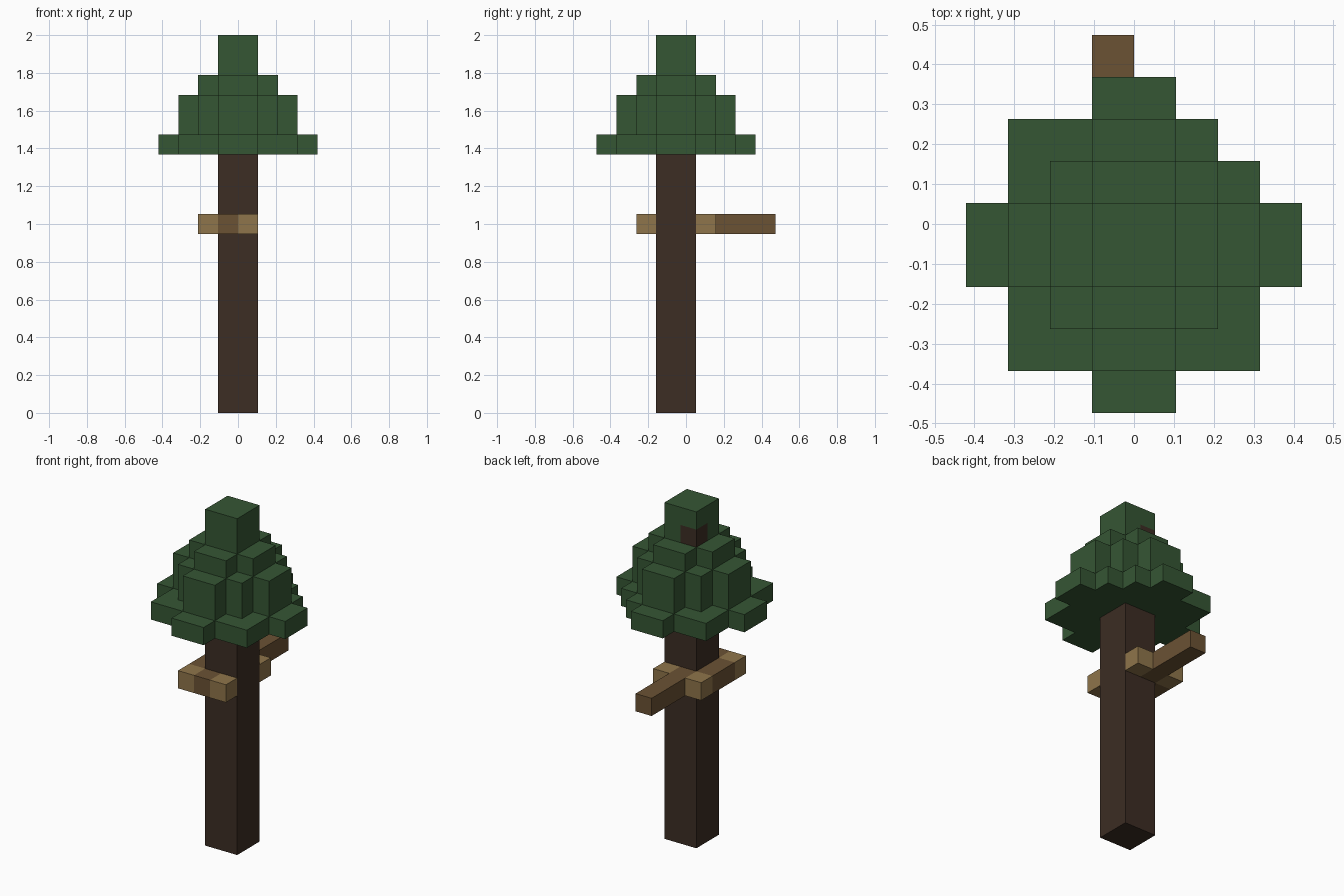
import bpy
import bmesh
from mathutils import Vector

UNIT = 2 / 19                      # edge of one block
OFFSET = Vector((0, -0.5, 0))      # centres the model in depth

cube = bpy.data.objects.get("Cube")
if cube:
    bpy.data.objects.remove(cube, do_unlink=True)


def material(name, rgb):
    mat = bpy.data.materials.new(name)
    mat.use_nodes = True
    colour = (*rgb, 1)
    mat.diffuse_color = colour
    bsdf = mat.node_tree.nodes["Principled BSDF"]
    bsdf.inputs["Base Color"].default_value = colour
    bsdf.inputs["Roughness"].default_value = 0.9
    return mat


def block(x0, x1, y0, y1, z0, z1):
    """Set of grid cells filling a box."""
    return {(x, y, z) for x in range(x0, x1)
            for y in range(y0, y1) for z in range(z0, z1)}


def cross(reach, z0, z1):
    """Plus-shaped tier with arms two blocks wide."""
    return block(-reach, reach, -1, 1, z0, z1) | block(-1, 1, -reach, reach, z0, z1)


def square(half, z0, z1):
    return block(-half, half, -half, half, z0, z1)


def build(name, cells, mat):
    """Make one closed flat-faced shell around a set of cells."""
    bm = bmesh.new()
    for cell in cells:
        for axis in range(3):
            for side in (0, 1):
                step = [0, 0, 0]
                step[axis] = 2 * side - 1
                if tuple(c + s for c, s in zip(cell, step)) in cells:
                    continue
                corners = []
                for a, b in ((0, 0), (1, 0), (1, 1), (0, 1)):
                    p = Vector(cell) + OFFSET
                    p[axis] += side
                    p[(axis + 1) % 3] += a
                    p[(axis + 2) % 3] += b
                    corners.append(bm.verts.new(p * UNIT))
                bm.faces.new(corners if side else corners[::-1])
    bmesh.ops.remove_doubles(bm, verts=bm.verts, dist=UNIT / 100)
    bmesh.ops.dissolve_limit(bm, angle_limit=0.01, verts=bm.verts, edges=bm.edges)
    mesh = bpy.data.meshes.new(name)
    bm.to_mesh(mesh)
    bm.free()
    mesh.materials.append(mat)
    obj = bpy.data.objects.new(name, mesh)
    bpy.context.scene.collection.objects.link(obj)


leaf_green = material("leaf green", (0.036, 0.093, 0.034))
dark_bark = material("dark bark", (0.045, 0.026, 0.017))
branch_brown = material("branch brown", (0.147, 0.084, 0.034))
pale_wood = material("pale wood", (0.275, 0.178, 0.069))

# Trunk, with one bare block showing near the crown tip
build("trunk", square(1, 0, 13), dark_bark)
crown_knot = {(-1, 0, 17)}
build("crown_knot", crown_knot, dark_bark)

# Stepped crown, missing one corner of the lowest tier
foliage = cross(4, 13, 14) | square(3, 13, 14)
foliage -= {(2, 2, 13)}
foliage |= cross(3, 14, 16) | square(2, 14, 16)
foliage |= cross(2, 16, 17) | square(1, 17, 19)
build("foliage", foliage - crown_knot, leaf_green)

# Pale blocks at the four corners round the trunk
for side, x in (("right", -2), ("left", 0)):
    for end, y in (("front", -2), ("back", 1)):
        build(f"{end}_{side}_corner", {(x, y, 9)}, pale_wood)

# Branches between the corners
build("front_branch", {(-1, -2, 9)}, branch_brown)
build("side_branch", block(-2, -1, -1, 1, 9, 10), branch_brown)
build("back_branch", block(-1, 0, 1, 5, 9, 10), branch_brown)
